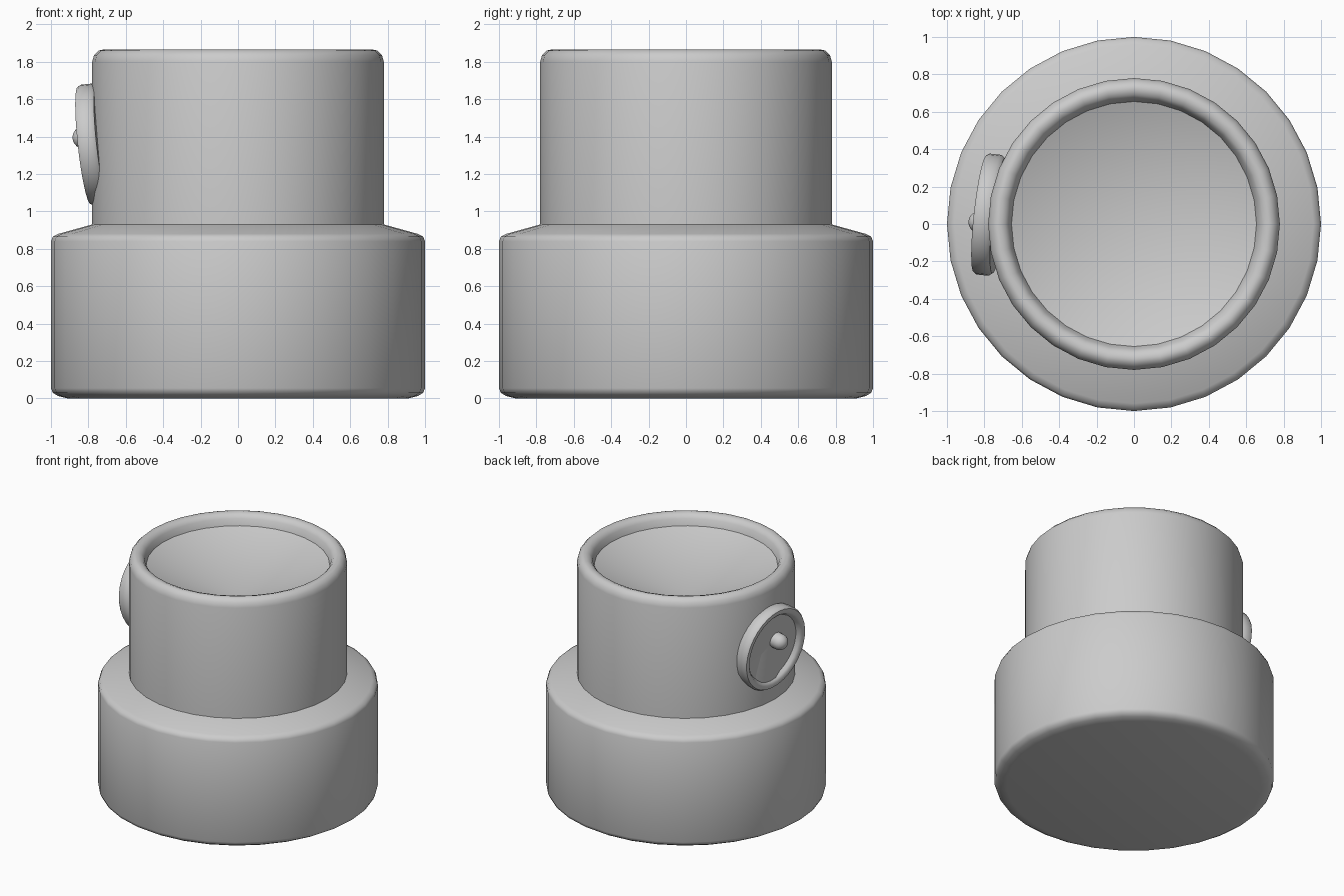
import bpy, bmesh, math
from mathutils import Vector

if "Cube" in bpy.data.objects:
    bpy.data.objects.remove(bpy.data.objects["Cube"])


def lathe(name, profile, segments, location=(0, 0, 0), axis=(0, 0, 1), angle=50):
    """Spin an (r, z) profile around z, then point z along axis."""
    bm = bmesh.new()
    rings = []
    for r, z in profile:
        if r == 0:
            rings.append([bm.verts.new((0, 0, z))] * segments)
        else:
            rings.append([bm.verts.new((r * math.cos(a), r * math.sin(a), z))
                          for a in (2 * math.pi * i / segments for i in range(segments))])
    for low, high in zip(rings, rings[1:]):
        for i in range(segments):
            j = (i + 1) % segments
            corners = list(dict.fromkeys((low[i], low[j], high[j], high[i])))
            bm.faces.new(corners)
    bmesh.ops.recalc_face_normals(bm, faces=bm.faces)
    mesh = bpy.data.meshes.new(name)
    bm.to_mesh(mesh)
    bm.free()
    obj = bpy.data.objects.new(name, mesh)
    bpy.context.collection.objects.link(obj)
    obj.location = location
    obj.rotation_euler = Vector(axis).to_track_quat('Z', 'Y').to_euler()
    bpy.ops.object.select_all(action='DESELECT')
    obj.select_set(True)
    bpy.context.view_layer.objects.active = obj
    bpy.ops.object.shade_smooth_by_angle(angle=math.radians(angle))
    return obj


# Stepped body: wide base, sloped shoulder, narrower neck with a dished top
lathe("stepped_body", [
    (0, 0), (0.91, 0), (0.96, 0.012), (0.99, 0.03), (1, 0.055),
    (1, 0.84), (0.99, 0.865), (0.96, 0.88), (0.78, 0.93),
    (0.78, 1.80), (0.77, 1.835), (0.745, 1.86), (0.72, 1.865),
    (0.69, 1.855), (0.67, 1.83), (0.655, 1.78), (0, 1.53)], 32)

# Tilted dial on the left side: rim and shallow recess
outward = Vector((-1, 0.11, -0.11)).normalized()
lathe("dial_rim", [
    (0, -0.10), (0.31, -0.10), (0.325, -0.08), (0.325, -0.015), (0.315, 0),
    (0.285, 0), (0.27, -0.012), (0.255, -0.035), (0, -0.05)], 32,
    (-0.822, 0.055, 1.352), outward)

# Rounded knob in the dial
r = 0.06
knob = [(0, -0.05), (r, -0.05)] + [
    (r * math.cos(math.radians(a)), r * math.sin(math.radians(a))) for a in range(0, 90, 15)] + [(0, r)]
lathe("dial_knob", knob, 20, (-0.825, 0.01, 1.395), outward)
